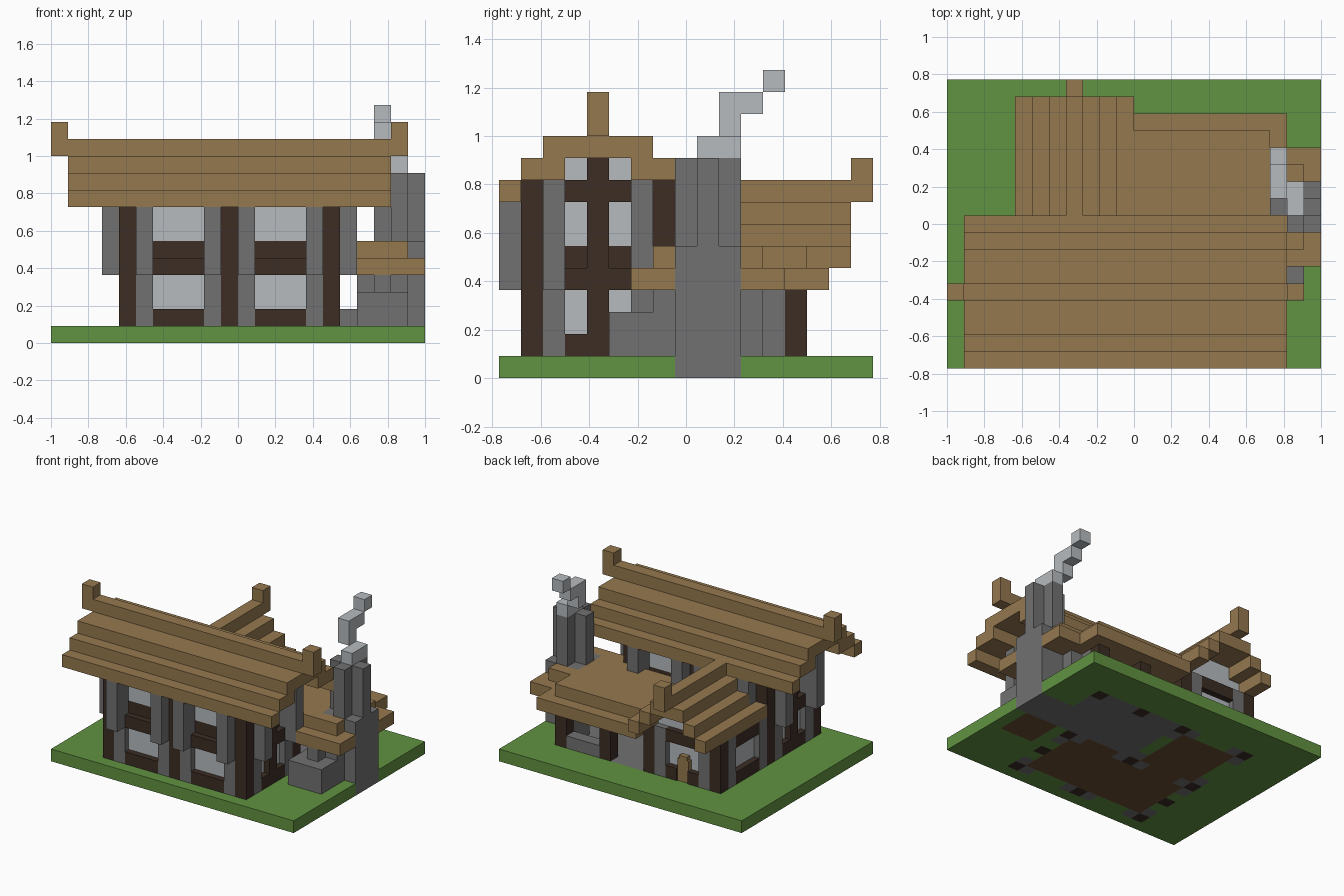
import bpy
import bmesh
from mathutils import Vector

if "Cube" in bpy.data.objects:
    bpy.data.objects.remove(bpy.data.objects["Cube"])

UNIT = 1 / 11
WIDE, DEEP = 22, 17


def make_material(name, r, g, b):
    mat = bpy.data.materials.new(name)
    mat.use_nodes = True
    mat.diffuse_color = (r, g, b, 1)
    mat.node_tree.nodes["Principled BSDF"].inputs["Base Color"].default_value = (r, g, b, 1)
    return mat


grass = make_material("grass green", .12, .29, .053)
timber = make_material("dark timber", .045, .027, .018)
stone = make_material("grey stone", .165, .165, .165)
plaster = make_material("pale plaster", .47, .50, .52)
wood = make_material("roof wood", .30, .19, .078)
boards = make_material("floor boards", .15, .076, .034)


def to_world(x, y, z):
    return Vector((x - WIDE / 2, y - DEEP / 2, z)) * UNIT


def finish(name, bm, *mats):
    bmesh.ops.recalc_face_normals(bm, faces=bm.faces)
    mesh = bpy.data.meshes.new(name)
    bm.to_mesh(mesh)
    bm.free()
    for mat in mats:
        mesh.materials.append(mat)
    obj = bpy.data.objects.new(name, mesh)
    bpy.context.scene.collection.objects.link(obj)
    return obj


def blocks(name, mat, *ranges):
    """One object made of boxes, each given as x, y and z ranges."""
    bm = bmesh.new()
    for box in ranges:
        low = to_world(*(min(r) for r in box))
        high = to_world(*(max(r) for r in box))
        verts = bmesh.ops.create_cube(bm, size=1)["verts"]
        for v in verts:
            v.co = Vector((high[i] if v.co[i] > 0 else low[i]) for i in range(3))
    return finish(name, bm, mat)


def wall(name, axis, plane, inward, posts, braces, windows, top, upper, post_top):
    """Timber wall: u runs along the wall, d runs inward from its outer face."""
    def place(u, d, z):
        across = tuple(plane + inward * v for v in d)
        return (u, across, z) if axis == "x" else (across, u, z)

    def cell(u):
        return (u, u + 1)

    face, inset = (0, 1), (.5, 1)
    blocks(name + "_posts", timber, *(place(cell(u), face, (1, post_top)) for u in posts))
    stones = [place(cell(u), face, (1, top)) for u in braces]
    if upper:
        stones += [place(cell(u), (-1, 0), (4, top)) for u in braces]
    blocks(name + "_braces", stone, *stones)
    bands, panels = [], []
    for u in windows:
        bands += [place(u, face, (1, 2)), place(u, face, (4, 5))]
        panels.append(place(u, inset, (2, 4)))
        if upper:
            bands += [place(u, inset, (5, 6)), place(u, face, (8, 9))]
            panels.append(place(u, inset, (6, 8)))
    blocks(name + "_bands", timber, *bands)
    blocks(name + "_panels", plaster, *panels)


# Main house walls
columns, column_braces = (4, 10, 16), (5, 9, 11, 15)
bays = ((6, 9), (12, 15))
wall("front_wall", "x", 1, 1, columns, column_braces, bays, 8, True, 9)
wall("back_wall", "x", 8, -1, columns, column_braces, bays, 8, True, 9)
for name, plane, inward in (("west_gable", 4, 1), ("east_gable", 17, -1)):
    wall(name, "y", plane, inward, (4,), (2, 6), ((3, 4), (5, 6)), 9, True, 10)
    inside = (plane + inward * .5, plane + inward)
    blocks(name + "_peak", plaster, (inside, (3, 6), (9, 10)))
blocks("eave_beams", timber, *(((4, 17), y, (8, 9)) for y in ((1, 2), (7, 8))))

# Rear wing walls
wall("wing_west_wall", "y", 4, 1, (13,), (8, 12), ((9, 12),), 5, False, 5)
wall("wing_east_wall", "y", 11, -1, (13,), (8, 12), ((9, 12),), 5, False, 5)
wall("wing_gable", "x", 14, -1, (4, 10), (5, 9), ((6, 7), (8, 9)), 5, False, 5)
blocks("wing_gable_peak", plaster, ((5, 10), (13, 13.5), (5, 6)), ((6, 9), (13, 13.5), (6, 7)))
blocks("wing_lintel", timber, ((7, 8), (13, 14), (4, 5)))
blocks("door_surround", plaster, ((7, 8), (13, 13.5), (1, 4)))
blocks("door", wood, ((7, 8), (13.4, 13.9), (1, 2.8)), ((7.15, 7.85), (13.4, 13.9), (2.8, 3.1)))

# Main roof, stepped up to the ridge
length = (1, 20)
blocks("main_roof", wood,
       *((length, y, (8, 9)) for y in ((0, 1), (8, 9))),
       *((length, y, (9, 10)) for y in ((1, 3), (6, 8))),
       (length, (2, 7), (10, 11)), (length, (4, 5), (11, 12)))
blocks("ridge_ends", wood, *((x, (4, 5), (11, 13)) for x in ((0, 1), (20, 21))))

# Wing roof
run = (8, 16)
steps = []
for i in range(2):
    steps += [((x, x + 1), run, (5 + i, 6 + i)) for x in (4 + i, 10 - i)]
blocks("wing_roof", wood, *steps, ((6, 9), run, (7, 8)), ((7, 8), run, (8, 9)))
blocks("wing_ridge_end", wood, ((7, 8), (16, 17), (8, 10)))

# Lean-to roof wrapped around the chimney
low, high = (4, 5), (5, 6)
blocks("porch_roof", wood,
       ((11, 19), (8, 15), low), ((19, 20), (11, 15), low),
       ((17, 22), (6, 8), low), ((20, 22), (11, 13), low),
       ((11, 19), (8, 14), high), ((17, 21), (7, 8), high), ((19, 21), (11, 12), high))
blocks("porch_posts", timber, *(((x, x + 1), (13, 14), (1, 4)) for x in (14, 18)))
blocks("porch_low_wall", stone, ((15, 18), (13, 14), (1, 2)))
blocks("porch_side_wall", stone, ((18, 19), (12, 13), (1, 4)), ((18, 20), (11, 12), (1, 4)))

# Hearth and chimney
blocks("hearth", stone, ((18, 21), (5, 8), (1, 3)),
       ((19, 20), (6, 7), (3, 4)), ((20, 21), (7, 8), (3, 4)))
blocks("chimney_base", stone, ((19, 22), (8, 11), (1, 6)))
arms = ((19, 9), (21, 9), (20, 8), (20, 10))
blocks("chimney_stack", stone, *(((x, x + 1), (y, y + 1), (6, 10)) for x, y in arms))

# Smoke
blocks("smoke", plaster, ((20, 21), (9, 11), (10, 11)), ((19, 20), (10, 11), (11, 12)),
       ((19, 20), (10, 12), (12, 13)), ((19, 20), (12, 13), (13, 14)))


# Ground slab with floors set into it
def ground_index(x, y):
    col, row = int(x), int(y)
    main_post = col in columns and row in (1, 7) or col in (4, 16) and row == 4
    rear_post = row == 13 and col in (4, 10, 14, 18)
    if main_post or rear_post:
        return 1
    main_brace = col in column_braces and row in (1, 7) or col in (4, 16) and row in (2, 6)
    wing_brace = row == 13 and col in (5, 9) or col in (4, 10) and row in (8, 12)
    if main_brace or wing_brace:
        return 2
    if 19 <= x < 22 and 8 <= y < 11 or 11 <= x < 19 and 8 <= y < 14:
        return 2
    if 5 <= x < 16 and 2 <= y < 8 or 5 <= x < 10 and 8 <= y < 13 or 18 <= x < 21 and 5 <= y < 8:
        return 3
    return 0


bm = bmesh.new()
bmesh.ops.create_grid(bm, x_segments=WIDE, y_segments=DEEP, size=1)
for v in bm.verts:
    v.co = to_world((v.co.x + 1) * WIDE / 2, (v.co.y + 1) * DEEP / 2, 0)
top = bmesh.ops.extrude_face_region(bm, geom=bm.faces[:], use_keep_orig=True)["geom"]
for v in top:
    if isinstance(v, bmesh.types.BMVert):
        v.co.z = UNIT
for face in bm.faces:
    c = face.calc_center_median() / UNIT
    x, y = c.x + WIDE / 2, c.y + DEEP / 2
    face.material_index = ground_index(min(x, WIDE - .01), min(y, DEEP - .01))
finish("ground", bm, grass, timber, stone, boards)
